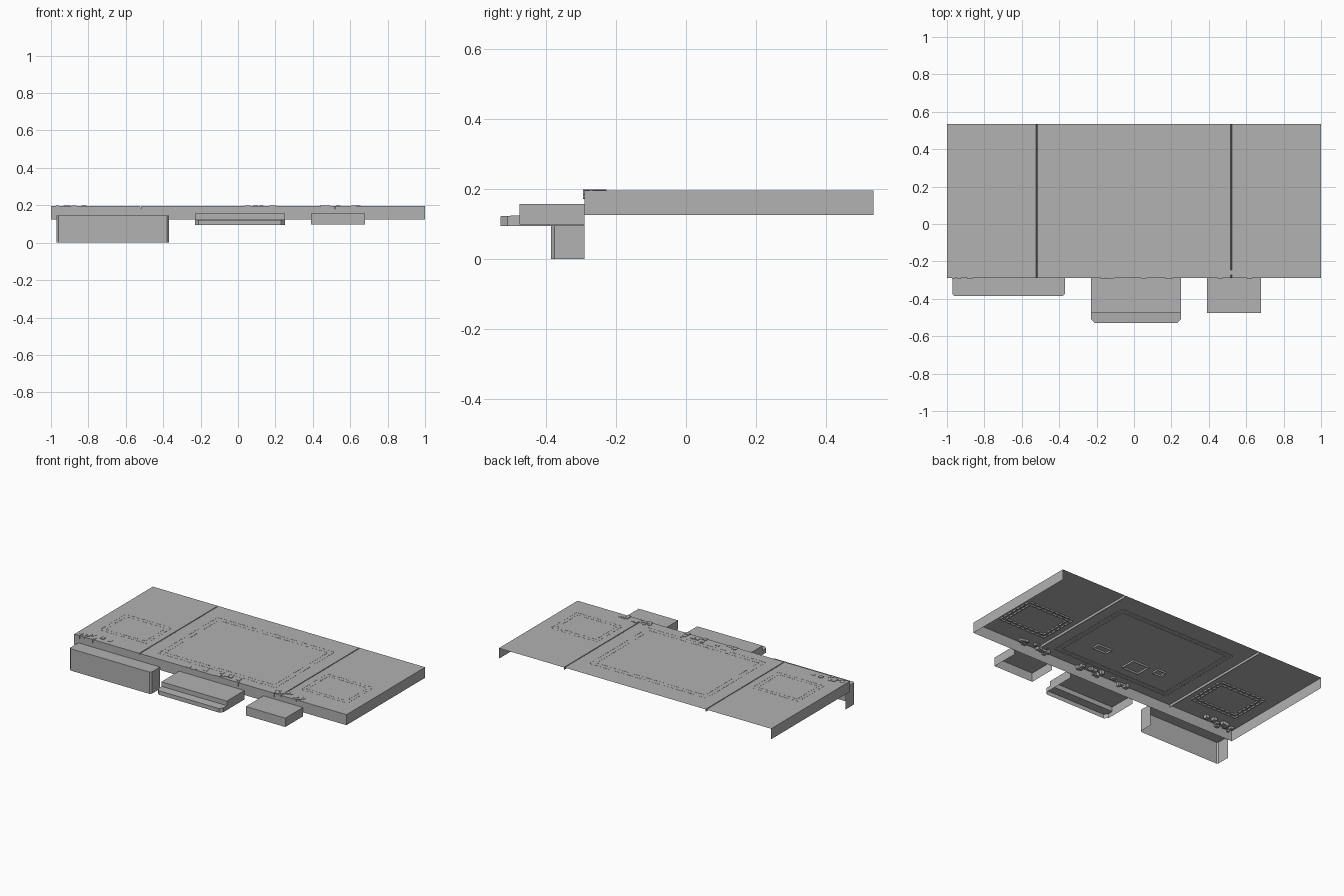
import bpy, bmesh, random
from mathutils import Vector, Matrix

random.seed(4)
if "Cube" in bpy.data.objects:
    bpy.data.objects.remove(bpy.data.objects["Cube"], do_unlink=True)

grey = bpy.data.materials.new("plain grey")
grey.use_nodes = True
tone = (0.445, 0.445, 0.445, 1)
grey.diffuse_color = tone
grey.node_tree.nodes["Principled BSDF"].inputs["Base Color"].default_value = tone


def finish(name, bm):
    mesh = bpy.data.meshes.new(name)
    bm.to_mesh(mesh)
    bm.free()
    mesh.materials.append(grey)
    obj = bpy.data.objects.new(name, mesh)
    bpy.context.collection.objects.link(obj)
    return obj


def sweep(bm, profile, start, end, place, caps):
    """Open sheet swept along one axis, closed by end caps where asked."""
    rows = [[bm.verts.new(place(p, t)) for p in profile] for t in (start, end)]
    for i in range(len(profile) - 1):
        bm.faces.new((rows[0][i], rows[0][i + 1], rows[1][i + 1], rows[1][i]))
    for k in caps:
        bm.faces.new(rows[k])
    bmesh.ops.recalc_face_normals(bm, faces=bm.faces)
    top = max(bm.faces, key=lambda f: f.calc_center_median().z)
    if top.normal.z < 0:
        bmesh.ops.reverse_faces(bm, faces=bm.faces)


def box(bm, x0, x1, y0, y1, z0, z1):
    m = Matrix.Translation(((x0 + x1) / 2, (y0 + y1) / 2, (z0 + z1) / 2))
    size = Matrix.Diagonal((x1 - x0, y1 - y0, z1 - z0, 1))
    bmesh.ops.create_cube(bm, size=1, matrix=m @ size)


TOP, LIP, FRONT, BACK = 0.195, 0.125, -0.29, 0.535

# Deck: three panels divided by narrow grooves, open below and behind
section = [(-1, LIP), (-1, TOP)]
for seam in (-0.52, 0.52):
    section += [(seam - 0.003, TOP), (seam, TOP - 0.015), (seam + 0.003, TOP)]
section += [(1, TOP), (1, LIP)]
bm = bmesh.new()
sweep(bm, section, FRONT, BACK, lambda p, t: (p[0], t, p[1]), [0])
finish("deck", bm)


# Front housings: hollow below and behind, with clipped front corners
def housing(name, x0, x1, steps, bottom, clip):
    profile = [(steps[0][0], bottom)] + steps + [(FRONT, steps[-1][1]), (FRONT, bottom)]
    bm = bmesh.new()
    sweep(bm, profile[:-1], x0, x1, lambda p, t: (t, p[0], p[1]), [])
    # end walls
    for x in (x0, x1):
        bm.faces.new([bm.verts.new((x, y, z)) for y, z in profile])
    bmesh.ops.remove_doubles(bm, verts=bm.verts, dist=0.0001)
    bmesh.ops.recalc_face_normals(bm, faces=bm.faces)
    top = max(bm.faces, key=lambda f: f.calc_center_median().z)
    if top.normal.z < 0:
        bmesh.ops.reverse_faces(bm, faces=bm.faces)
    if clip:
        corners = [e for e in bm.edges if all(abs(v.co.y - steps[0][0]) < 0.001 for v in e.verts)
                   and abs(e.verts[0].co.x - e.verts[1].co.x) < 0.001]
        bmesh.ops.bevel(bm, geom=corners, offset=clip, segments=1, affect='EDGES')
    finish(name, bm)


housing("deep_housing", -0.97, -0.37, [(-0.385, 0.145)], 0, 0.01)
housing("stepped_housing", -0.23, 0.25,
        [(-0.53, 0.122), (-0.475, 0.125), (-0.475, 0.155)], 0.095, 0.02)
housing("small_housing", 0.39, 0.68, [(-0.475, 0.157)], 0.098, 0)


# Dashed frames: short ribs passing just through the deck sheet
def dashed_frame(bm, x0, x1, y0, y1, dash, width, drop):
    def run(a, b):
        n = max(1, round((b - a) / dash))
        step = (b - a) / n
        return [(a + i * step, a + (i + 0.72) * step) for i in range(n)]
    z0, z1 = TOP - drop, TOP + 0.0008
    for a, b in run(x0, x1):
        for y in (y0, y1):
            box(bm, a, b, y - width / 2, y + width / 2, z0, z1)
    for a, b in run(y0, y1):
        for x in (x0, x1):
            box(bm, x - width / 2, x + width / 2, a, b, z0, z1)


bm = bmesh.new()
dashed_frame(bm, -0.43, 0.43, -0.22, 0.4, 0.03, 0.005, 0.004)
dashed_frame(bm, -0.4, 0.4, -0.19, 0.37, 0.03, 0.004, 0.004)
finish("centre_frame", bm)
for side, name in ((-1, "right_frame"), (1, "left_frame")):
    bm = bmesh.new()
    mid = side * 0.74
    dashed_frame(bm, mid - 0.17, mid + 0.17, -0.15, 0.12, 0.04, 0.006, 0.01)
    dashed_frame(bm, mid - 0.145, mid + 0.145, -0.125, 0.095, 0.04, 0.006, 0.01)
    finish(name, bm)

# Small brackets under the centre panel
bm = bmesh.new()
for x, y, w, d in ((0.22, -0.03, 0.05, 0.025), (-0.07, -0.07, 0.06, 0.05), (-0.22, -0.03, 0.03, 0.025)):
    for s in (-1, 1):
        box(bm, x - w, x + w, y + s * d - 0.002, y + s * d + 0.002, TOP - 0.012, TOP - 0.001)
        box(bm, x + s * w - 0.002, x + s * w + 0.002, y - d, y + d, TOP - 0.012, TOP - 0.001)
finish("under_brackets", bm)

# Rough crumbs along the front edge of the deck
bm = bmesh.new()
for x0, x1, count in ((-0.99, -0.75, 16), (-0.17, -0.05, 7), (0.04, 0.2, 14), (0.44, 0.66, 18)):
    for i in range(count):
        x = random.uniform(x0, x1)
        y = random.uniform(FRONT, -0.235)
        r = random.uniform(0.006, 0.014)
        low = TOP - random.uniform(0.005, 0.025)
        box(bm, x - r, x + r, max(y - r, FRONT - 0.004), y + r, low, TOP + random.uniform(0.001, 0.004))
finish("edge_crumbs", bm)
